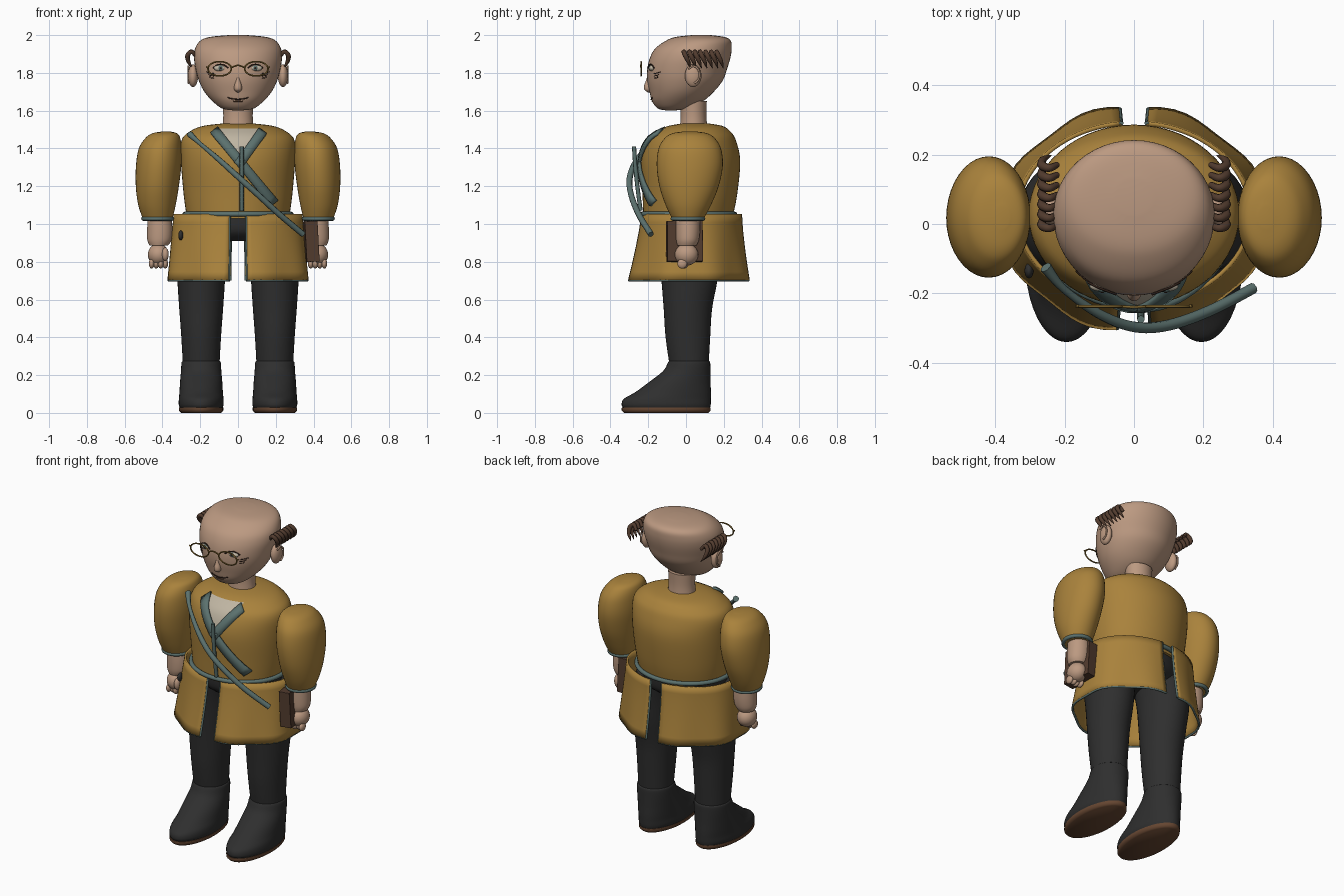
import bpy, math
from mathutils import Vector
from mathutils.bvhtree import BVHTree

if "Cube" in bpy.data.objects:
    bpy.data.objects.remove(bpy.data.objects["Cube"])

COLOURS = {
    "skin": (0.50, 0.32, 0.22), "coat_ochre": (0.40, 0.225, 0.045),
    "charcoal": (0.028, 0.028, 0.028), "trim_grey_green": (0.105, 0.165, 0.155),
    "leather_brown": (0.085, 0.045, 0.028), "sole_brown": (0.13, 0.06, 0.03),
    "shirt_cream": (0.52, 0.46, 0.36), "brass": (0.20, 0.12, 0.025),
    "dark_line": (0.03, 0.015, 0.01),
}
M = {}
for name, c in COLOURS.items():
    M[name] = bpy.data.materials.new(name)
    M[name].diffuse_color = (*c, 1)


def make(name, verts, faces, mat, angle=50):
    me = bpy.data.meshes.new(name)
    me.from_pydata([tuple(v) for v in verts], [], faces)
    me.materials.append(M[mat])
    ob = bpy.data.objects.new(name, me)
    bpy.context.collection.objects.link(ob)
    bpy.ops.object.select_all(action='DESELECT')
    ob.select_set(True)
    bpy.context.view_layer.objects.active = ob
    bpy.ops.object.shade_smooth_by_angle(angle=math.radians(angle))
    return ob


def spline(pts, sub):
    """Catmull-Rom through tuples of any length."""
    out = []
    for i in range(len(pts) - 1):
        a, b = pts[max(i - 1, 0)], pts[i]
        c, d = pts[i + 1], pts[min(i + 2, len(pts) - 1)]
        for k in range(sub):
            t = k / sub
            out.append(tuple(0.5 * (2 * q + (r - p) * t + (2 * p - 5 * q + 4 * r - s) * t * t
                                    + (3 * q - p - 3 * r + s) * t ** 3)
                             for p, q, r, s in zip(a, b, c, d)))
    out.append(tuple(pts[-1]))
    return out


def loft(name, rings, mat, n=40, sub=5, angle=50):
    """Stack of ellipses (z, cx, cy, hx, hy), from bottom to top."""
    rings = spline(rings, sub)
    verts = [(cx + hx * math.cos(2 * math.pi * k / n), cy + hy * math.sin(2 * math.pi * k / n), z)
             for z, cx, cy, hx, hy in rings for k in range(n)]
    faces = [(i * n + k, i * n + (k + 1) % n, (i + 1) * n + (k + 1) % n, (i + 1) * n + k)
             for i in range(len(rings) - 1) for k in range(n)]
    top = (len(rings) - 1) * n
    faces += [tuple(range(n - 1, -1, -1)), tuple(range(top, top + n))]
    make(name, verts, faces, mat, angle)
    return BVHTree.FromPolygons(verts, faces)


def tube(name, pts, r, mat, closed=False, taper=None, sub=6):
    """Round tube along a smooth path; taper lists a radius factor for each point."""
    taper = taper or [1] * len(pts)
    path = [(*p, f) for p, f in zip(pts, taper)]
    path = path if closed else spline(path, sub)
    cu = bpy.data.curves.new(name, 'CURVE')
    cu.dimensions, cu.bevel_depth, cu.bevel_resolution, cu.use_fill_caps = '3D', r, 2, True
    sp = cu.splines.new('POLY')
    sp.points.add(len(path) - 1)
    for q, p in zip(sp.points, path):
        q.co, q.radius = (p[0], p[1], p[2], 1), p[3]
    sp.use_cyclic_u = closed
    sp.use_smooth = True
    cu.materials.append(M[mat])
    bpy.context.collection.objects.link(bpy.data.objects.new(name, cu))


def ball(name, loc, size, mat):
    bpy.ops.mesh.primitive_uv_sphere_add(segments=24, ring_count=14, location=loc)
    ob = bpy.context.object
    ob.name, ob.scale = name, size
    ob.data.materials.append(M[mat])
    bpy.ops.object.shade_smooth()
    return ob


def on(bvh, x, z, off=0.0):
    """Point on the front of a body part above (x, z)."""
    hit = bvh.ray_cast(Vector((x, -2, z)), Vector((0, 1, 0)))[0]
    return (x, (hit.y if hit else -0.1) - off, z)


def ellipse(cx, cy, z, hx, hy, n=48):
    return [(cx + hx * math.cos(2 * math.pi * k / n), cy + hy * math.sin(2 * math.pi * k / n), z)
            for k in range(n)]


# Head and neck
head = loft("head", [(1.602, 0, -.08, .03, .03), (1.612, 0, -.07, .085, .08), (1.65, 0, -.045, .135, .135),
                     (1.70, 0, -.023, .178, .17), (1.76, 0, -.005, .208, .2), (1.82, 0, .006, .224, .211),
                     (1.88, 0, .022, .233, .213), (1.93, 0, .04, .227, .202), (1.97, 0, .065, .2, .172),
                     (1.99, 0, .075, .15, .13), (2.0, 0, .08, .05, .05)], "skin", 48)
loft("neck", [(1.49, 0, .04, .085, .075), (1.57, 0, .04, .078, .068), (1.65, 0, .04, .082, .07)], "skin")

# Torso
torso = loft("coat_body", [(1.03, 0, .01, .27, .235), (1.15, 0, .02, .287, .25), (1.33, 0, .025, .302, .262),
                           (1.44, 0, .03, .3, .235), (1.49, 0, .04, .255, .195), (1.52, 0, .05, .18, .14),
                           (1.535, 0, .05, .05, .045)], "coat_ochre", 56)


# Shirt front: a triangle laid on the chest
rows, cols, verts = 10, 8, []
for i in range(rows + 1):
    z = 1.33 + 0.175 * i / rows
    w = 0.115 * i / rows
    verts += [on(torso, .005 + w * (2 * j / cols - 1), z, .004) for j in range(cols + 1)]
w = cols + 1
make("shirt_front", verts, [(i * w + j, i * w + j + 1, (i + 1) * w + j + 1, (i + 1) * w + j)
                            for i in range(rows) for j in range(cols)], "shirt_cream")


def ribbon(name, a, b, width, mat):
    """Flat band laid on the chest between two (x, z) points."""
    a, b = Vector(a), Vector(b)
    side = (b - a).orthogonal().normalized() * width / 2
    vs, n = [], 16
    for i in range(n + 1):
        p = a.lerp(b, i / n)
        for s in (1, 0, -1):
            vs.append(on(torso, p.x + s * side.x, p.y + s * side.y, .012))
    ob = make(name, vs, [(i * 3 + k, i * 3 + k + 1, i * 3 + k + 4, i * 3 + k + 3)
                         for i in range(n) for k in (0, 1)], mat)
    mod = ob.modifiers.new("thickness", 'SOLIDIFY')
    mod.thickness, mod.offset = .016, 0


ribbon("lapel_under", (.13, 1.49), (.0, 1.31), .05, "trim_grey_green")
ribbon("lapel_over", (-.125, 1.495), (.19, 1.11), .048, "trim_grey_green")
tube("front_cord", [(.02, -.275, 1.41), (.02, -.268, 1.3), (.02, -.255, 1.18), (.02, -.24, 1.07)],
     .011, "trim_grey_green")
tube("shoulder_strap", [(-.255, -.125, 1.475), (-.2, -.19, 1.425), (-.1, -.26, 1.34), (0, -.297, 1.25),
                        (.1, -.292, 1.16), (.22, -.25, 1.05), (.345, -.185, .945)], .016,
     "trim_grey_green", taper=[1.1, .7, .9, 1, 1, 1, 1])
tube("belt", ellipse(0, .012, 1.052, .282, .247), .013, "trim_grey_green", closed=True)


# Coat skirt: two flared panels, open at the front and back
def skirt_point(s, u, t, grow=0):
    """u runs 0 at the front slit to 1 at the back slit, t runs 0 at the top to 1 at the hem."""
    gap = .13
    a = -math.pi / 2 + gap + u * (math.pi - gap * 1.85)
    fold = 1 + .022 * t * math.sin(u * math.pi * 7)
    hx = (.335 + .04 * t + grow) * fold
    hy = (.262 + .056 * t ** 1.3 + grow) * fold
    return (s * hx * math.cos(a), .03 - .015 * t + hy * math.sin(a), 1.052 - .35 * t)


for s, side in ((1, "left"), (-1, "right")):
    nu, nt = 40, 8
    vs = [skirt_point(s, i / nu, j / nt) for j in range(nt + 1) for i in range(nu + 1)]
    fs = [(j * (nu + 1) + i, (j + 1) * (nu + 1) + i, (j + 1) * (nu + 1) + i + 1, j * (nu + 1) + i + 1)
          for j in range(nt) for i in range(nu)]
    if s > 0:
        fs = [f[::-1] for f in fs]
    skirt = make(side + "_coat_skirt", vs, fs, "coat_ochre")
    mod = skirt.modifiers.new("thickness", 'SOLIDIFY')
    mod.thickness, mod.offset = .012, 0
    tube(side + "_skirt_hem", [skirt_point(s, i / 30, 1) for i in range(31)], .0065, "trim_grey_green", sub=1)
    for u, where in ((0, "front"), (1, "back")):
        tube(f"{side}_{where}_slit_edge", [skirt_point(s, u, j / 4) for j in range(5)], .0065, "trim_grey_green", sub=1)

    # Leg, boot and sole
    cx = s * .195
    loft(side + "_trouser_leg", [(.22, cx, .018, .095, .1), (.4, cx, .01, .105, .118), (.55, cx, .01, .116, .128),
                                 (.7, cx, .018, .126, .148), (.85, cx, .02, .135, .165), (1.0, cx * .8, .02, .12, .17)],
         "charcoal")
    loft(side + "_boot", [(.025, cx, -.103, .113, .23), (.045, cx, -.105, .119, .236), (.075, cx, -.098, .118, .23),
                          (.11, cx, -.068, .115, .2), (.16, cx, -.035, .112, .165), (.22, cx, .003, .107, .126),
                          (.265, cx, .016, .104, .112), (.275, cx, .016, .098, .106)], "charcoal")
    loft(side + "_sole", [(0, cx, -.105, .105, .222), (.012, cx, -.105, .117, .235), (.028, cx, -.105, .117, .235)],
         "sole_brown", sub=2)

    # Sleeve, cuff, forearm and hand
    loft(side + "_sleeve", [(z, s * x, y, hx, hy) for z, x, y, hx, hy in (
        (1.02, .425, .01, .076, .08), (1.1, .429, .012, .099, .12), (1.2, .427, .016, .114, .157),
        (1.31, .42, .02, .12, .175), (1.4, .412, .02, .113, .165), (1.455, .398, .02, .092, .132),
        (1.48, .388, .02, .065, .092), (1.49, .38, .02, .02, .03))], "coat_ochre")
    tube(side + "_cuff", ellipse(s * .425, .01, 1.028, .077, .081), .011, "trim_grey_green", closed=True)
    loft(side + "_forearm", [(.885, s * .42, .005, .048, .05), (.915, s * .416, .008, .064, .06),
                             (.97, s * .414, .01, .067, .064), (1.04, s * .415, .01, .062, .062)], "skin")
    ball(side + "_palm", (s * .422, .003, .838), (.055, .062, .058), "skin")
    for k in range(4):
        ball(f"{side}_finger_{k}", (s * (.385 + .024 * k), -.012 - .008 * (k % 2), .79), (.015, .026, .026), "skin")
    ball(side + "_thumb", (s * .385, -.045, .84), (.018, .022, .035), "skin")

    # Ear and the curls of hair over it
    ball(side + "_ear", (s * .238, .038, 1.785), (.027, .044, .06), "skin")
    tube(side + "_ear_rim", [(s * .262, .038 + .034 * math.cos(a), 1.79 + .046 * math.sin(a))
                             for a in (-1.4, -.5, .5, 1.5, 2.4)], .005, "skin")
    for k in range(7):
        y = -.008 + .029 * k
        tube(f"{side}_hair_curl_{k}", [(s * .222, y + .005, 1.885), (s * .245, y - .004, 1.912),
                                       (s * .266, y + .004, 1.893), (s * .262, y + .02, 1.86),
                                       (s * .24, y + .032, 1.825)],
             .013, "leather_brown", taper=[.7, .9, 1, .8, .15])

    # Eye, lids, brow wrinkles and lens frame
    ex = s * .092
    ball(side + "_eye", on(head, ex, 1.825, -.006), (.036, .016, .017), "shirt_cream")
    p = on(head, ex, 1.826, .006)
    ball(side + "_iris", p, (.013, .006, .013), "trim_grey_green")
    ball(side + "_pupil", (p[0], p[1] - .004, p[2]), (.006, .004, .006), "dark_line")
    tube(side + "_upper_lid", [on(head, ex + d, 1.845 - 12 * d * d, .005) for d in (-.04, -.02, 0, .02, .04)],
         .0035, "dark_line")
    for k in range(3):
        z = 1.802 - .012 * k
        tube(f"{side}_eye_wrinkle_{k}", [on(head, s * x, z + dz, .003) for x, dz in
                                         ((.128, -.006), (.148, -.003), (.168 - .01 * k, .004))], .0022, "dark_line")
    tube(side + "_lens_frame", [(s * .097 + .062 * math.cos(a), -.238, 1.822 + .038 * math.sin(a))
                                for a in [math.pi * k / 18 for k in range(36)]], .0042, "brass", closed=True)
    tube(side + "_hinge", [(s * .157, -.238, 1.828), (s * .168, -.236, 1.832)], .0045, "brass")

tube("glasses_bridge", [(-.036, -.238, 1.828), (0, -.24, 1.84), (.036, -.238, 1.828)], .0042, "brass")

# Nose and mouth
loft("nose", [(1.697, 0, -.196, .006, .006), (1.71, 0, -.2, .019, .02), (1.73, 0, -.2, .02, .022),
              (1.755, 0, -.198, .013, .016), (1.785, 0, -.196, .005, .008)], "skin", 20)
tube("mouth", [on(head, x, 1.66 + 3 * x * x, .001) for x in (-.055, -.03, 0, .03, .055)], .003, "dark_line")
tube("lower_lip", [on(head, x, 1.65, .0) for x in (-.025, 0, .025)], .003, "sole_brown")

# Hips joining the legs
loft("hips", [(.91, 0, .015, .2, .15), (.96, 0, .015, .25, .205), (1.04, 0, .015, .26, .215)], "charcoal")

# Keyhole plate on the skirt
ball("skirt_keyhole", (-.303, -.135, .94), (.013, .022, .026), "charcoal")

# Book held in the left hand
bpy.ops.mesh.primitive_cube_add(size=1, location=(.383, -.008, .908), rotation=(0, math.radians(-3), math.radians(6)))
book = bpy.context.object
book.name = "book"
book.scale = (.068, .188, .215)
book.data.materials.append(M["leather_brown"])
mod = book.modifiers.new("soft_edges", 'BEVEL')
mod.width, mod.segments = .006, 2

for m in bpy.data.materials:
    if m.users and not m.is_grease_pencil:
        m.use_nodes = True
        m.node_tree.nodes["Principled BSDF"].inputs["Base Color"].default_value = m.diffuse_color
